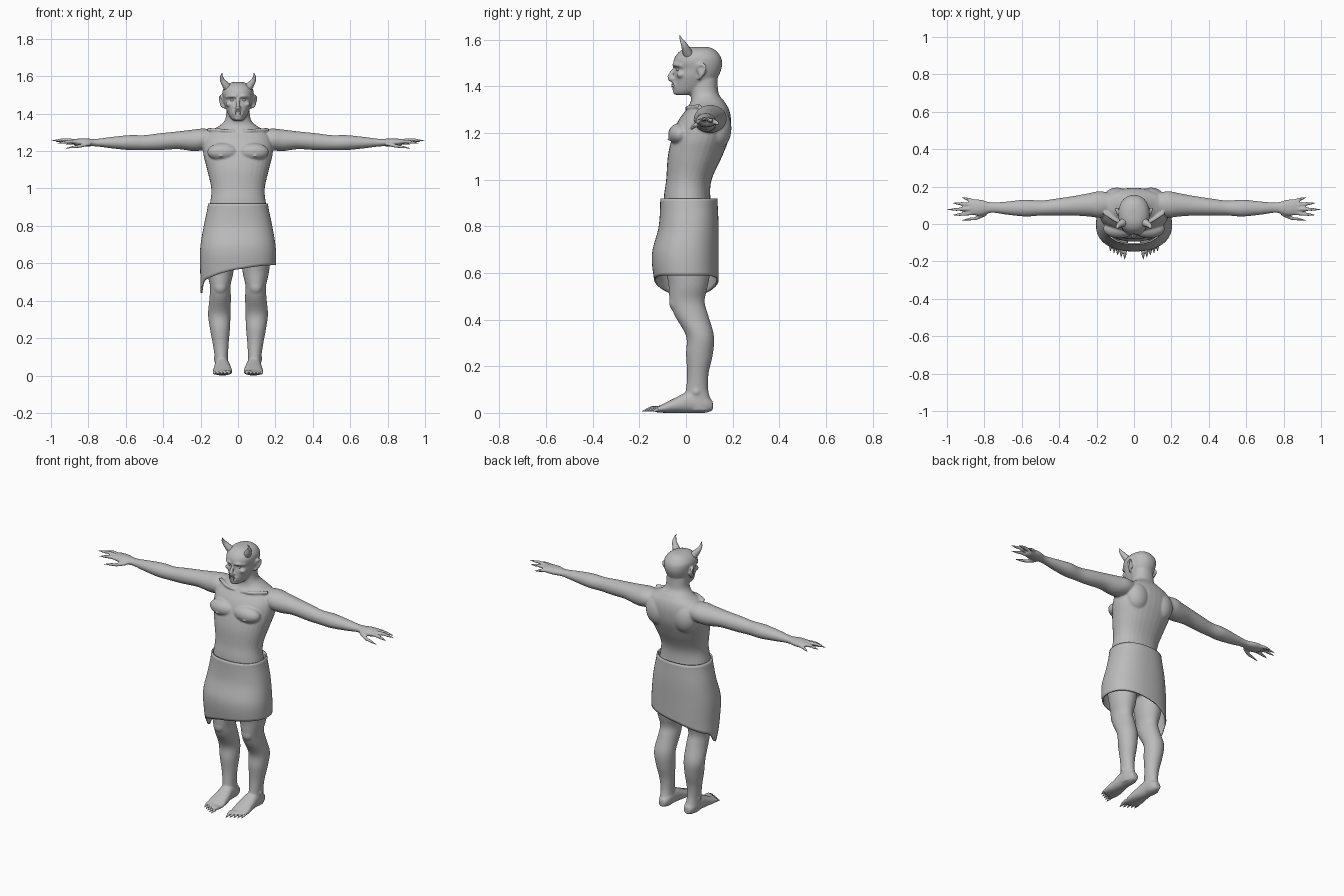
import bpy, bmesh, math
from mathutils import Vector, Matrix

old = bpy.data.objects.get("Cube")
if old:
    bpy.data.objects.remove(old)

CM = 0.01
SIDES = (1, -1)


def material(name, value):
    mat = bpy.data.materials.new(name)
    mat.use_nodes = True
    colour = (value, value, value, 1)
    mat.diffuse_color = colour
    mat.node_tree.nodes["Principled BSDF"].inputs["Base Color"].default_value = colour
    return mat


GREY = material("clay grey", 0.5)


def sample(keys, u):
    """Smooth interpolation through a list of equal-length tuples."""
    i = min(int(u), len(keys) - 2)
    f = u - i
    a, b, c, d = (keys[max(0, min(len(keys) - 1, i + k))] for k in (-1, 0, 1, 2))
    return [q + f * (r - p + f * (2 * p - 5 * q + 4 * r - s + f * (3 * (q - r) + s - p))/ 1) / 2
            for p, q, r, s in zip(a, b, c, d)]


def resample(keys, steps=5):
    n = (len(keys) - 1) * steps
    return [sample(keys, i / steps) for i in range(n + 1)]


def bridge(bm, rings, cap=True):
    rings = [[bm.verts.new(p) for p in ring] for ring in rings]
    for low, high in zip(rings, rings[1:]):
        for i in range(len(low)):
            bm.faces.new((low[i - 1], low[i], high[i], high[i - 1]))
    if cap:
        bm.faces.new(rings[0])
        bm.faces.new(rings[-1])


def oval(bounds, count, power):
    """Rounded cross-section filling the bounds (u0, u1, v0, v1)."""
    u0, u1, v0, v1 = bounds
    for i in range(count):
        a = math.tau * i / count
        c, s = (math.copysign(abs(f) ** (2 / power), f) for f in (math.cos(a), math.sin(a)))
        yield (u0 + u1 + c * (u1 - u0)) / 2, (v0 + v1 + s * (v1 - v0)) / 2


def loft(bm, axis, keys, side=1, power=2.2):
    """Skin cross-sections (position, u0, u1, v0, v1), in centimetres."""
    rings = []
    for t, *bounds in resample(keys):
        place = {"X": lambda u, v: (side * t, u, v),
                 "Y": lambda u, v: (side * u, t, v),
                 "Z": lambda u, v: (side * u, v, t)}[axis]
        rings.append([Vector(place(u, v)) * CM for u, v in oval(bounds, 32, power)])
    bridge(bm, rings)


def tube(bm, keys, side=1, count=12):
    """Tapered tube through (x, y, z, radius), in centimetres."""
    path = [(Vector((side * x, y, z)) * CM, r * CM) for x, y, z, r in resample(keys)]
    rings = []
    for i, (centre, radius) in enumerate(path):
        ahead = path[min(i + 1, len(path) - 1)][0] - path[max(i - 1, 0)][0]
        turn = ahead.to_track_quat("Z", "Y")
        rings.append([centre + turn @ Vector((radius * math.cos(a), radius * math.sin(a), 0))
                      for a in (math.tau * k / count for k in range(count))])
    bridge(bm, rings)


def blob(bm, centre, radii, side=1):
    x, y, z = centre
    place = Matrix.Translation(Vector((side * x, y, z)) * CM)
    size = Matrix.Diagonal((*(Vector(radii) * CM), 1))
    bmesh.ops.create_uvsphere(bm, u_segments=24, v_segments=16, radius=1, matrix=place @ size)


def finish(bm, name):
    bmesh.ops.recalc_face_normals(bm, faces=bm.faces)
    mesh = bpy.data.meshes.new(name)
    for face in bm.faces:
        face.smooth = True
    bm.to_mesh(mesh)
    bm.free()
    mesh.materials.append(GREY)
    obj = bpy.data.objects.new(name, mesh)
    bpy.context.collection.objects.link(obj)
    return obj


body, claws = bmesh.new(), bmesh.new()

# Torso and neck: height, half width, front, back
TORSO = [(64, 14, -7, 10), (72, 17, -9, 12), (82, 17, -9, 12), (92, 15, -9.5, 10.5),
         (100, 14.3, -8.5, 11), (110, 16.5, -7.8, 15.5), (118, 18.5, -6, 18.5),
         (125, 18.5, -3.5, 19.3), (130, 16, 0, 18.5), (133.5, 10, 2, 16.5),
         (137, 6.8, 2, 14), (143, 6.2, 2, 13.5)]
loft(body, "Z", [(z, -w, w, f, b) for z, w, f, b in TORSO])

# Head: height, half width, front, back
HEAD = [(136.3, 2.5, -4, 2), (138, 4.2, -5.2, 8), (141, 5.8, -5.2, 12), (144.5, 7.2, -5, 14),
        (147.5, 7.8, -4.5, 15.2), (150, 8.3, -5.4, 15.5), (152.5, 8.2, -4.8, 15),
        (155, 6.6, -2.8, 13.2), (156.5, 4, 0, 11), (157, 1.5, 3, 8)]
loft(body, "Z", [(z, -w, w, f, b) for z, w, f, b in HEAD])
tube(body, [(0, -4.5, 148.5, .6), (0, -6, 146, .9), (0, -7, 143.5, 1.2), (0, -5, 142.8, .9)])
blob(body, (0, -4.3, 137.8), (2.3, 1.3, 1.5))

# Open lips
tube(body, [(2.6 * math.cos(a), -5.6 + .8 * abs(math.cos(a)), 140.4 + 1.3 * math.sin(a), .5)
            for a in (math.tau * k / 12 for k in range(13))])

ARM = [(10, 6, 16, 122, 131), (18, 3.5, 17.5, 120.5, 132), (24, 4, 16.5, 120, 131.5),
       (32, 4.5, 15, 121, 130.5), (42, 4.5, 13.5, 120.5, 129.5), (50, 4.5, 12.5, 120.5, 128.5),
       (58, 4, 13, 120.5, 128.5), (68, 5, 12, 121.5, 127.5), (76, 6, 11.5, 122.5, 126.5),
       (82, 4.5, 13, 122.5, 126.8), (87, 5, 13.2, 123, 126.5), (88.5, 6.5, 12, 124, 126)]
LEG = [(78, 1, 16, -7, 11), (65, 1.5, 17.3, -9, 11), (55, 2.5, 16.5, -7.5, 9.5),
       (48, 4, 15, -7, 8), (42, 3.8, 15.2, -5, 9.5), (33, 4, 16, 0, 12), (25, 4.3, 15, 0, 11.5),
       (17, 5, 13.5, .5, 9.7), (10, 5.3, 12.5, 0, 9.5), (4, 5, 12.3, -1, 11), (1, 5.5, 12, 1, 10.5)]
FOOT = [(-13, 3.6, 12.5, .3, 2.3), (-9, 3, 13.5, 0, 4.3), (-4, 3.5, 13, 0, 6.8),
        (2, 4.5, 12.5, 0, 9.5), (8, 5, 12, 0, 8), (11.5, 6.5, 10.5, 1, 5)]

# Digits: root, knuckle and claw tip
FINGERS = [((79, 5.5, 124), (84, 3.2, 122.8), (92, 2, 121.5)),
           ((86, 5.8, 125), (91, 5.3, 125), (96.8, 4.8, 124)),
           ((86, 8, 125.3), (92.5, 7.9, 126), (99.8, 7.7, 125.5)),
           ((86, 10.2, 125.2), (91.5, 10.7, 125.5), (97, 11.2, 125)),
           ((85, 12, 124.8), (88, 13, 124.5), (92, 14.2, 123.5))]
TOES = [((4.6 + 1.9 * i, -11, 1.8), (4.8 + 1.9 * i, -14.5 + i * .9, 1.9),
         (5 + 1.9 * i, -19 + i * 1.1, .6)) for i in range(5)]

for s in SIDES:
    loft(body, "X", ARM, s, 2)
    loft(body, "Z", LEG, s, 2)
    loft(body, "Y", FOOT, s)
    for digits, thick in ((FINGERS, 1), (TOES, 1.15)):
        for root, knuckle, tip in digits:
            quick = Vector(knuckle).lerp(Vector(tip), .4)
            tube(body, [(*root, thick), (*knuckle, thick), (*quick, thick * .75)], s)
            tube(claws, [(*Vector(knuckle).lerp(quick, .7), thick * .7),
                         (*quick, thick * .72), (*tip, .06)], s, 10)
    # Chest, shoulder blade, collar bone, kneecap and ankle
    blob(body, (8, -2.6, 119.5), (8.5, 5, 4.8), s)
    blob(body, (9.2, -7.3, 117.2), (.7, .7, .7), s)
    blob(body, (9, 13.5, 122), (7.5, 6, 9), s)
    tube(body, [(2, .5, 130.5, .8), (8, 1, 131, .9), (16, 6, 131.5, 1)], s)
    blob(body, (9.5, -4.6, 47.5), (3.5, 2.6, 4), s)
    blob(body, (11.8, 4.5, 9), (1.3, 1.6, 1.6), s)
    # Brow, cheek and ear
    tube(body, [(.6, -5, 149, .8), (3.5, -4.7, 149.4, .9), (6.3, -1.5, 148.8, .8)], s)
    blob(body, (4.6, -2.2, 145), (2, 2, 1.4), s)
    blob(body, (1, -5.7, 143.2), (.8, .9, .7), s)
    tube(body, [(7, 5.5, 143, .6), (8.6, 6.3, 144.3, .8), (9.6, 8.2, 147.5, .7),
                (9.4, 7.6, 149.3, .7), (8.8, 5.5, 149, .7), (7.8, 4.8, 147, .6)], s)
    blob(body, (8.3, 6.8, 146.5), (.9, 1.8, 2.6), s)

# Blend the overlapping forms into one skin
skin = finish(body, "body")
remesh = skin.modifiers.new("blend", "REMESH")
remesh.mode = "VOXEL"
remesh.voxel_size = 0.0053
remesh.use_smooth_shade = True
soften = skin.modifiers.new("soften", "SMOOTH")
soften.factor = 0.5
soften.iterations = 5
finish(claws, "claws")

# Horns, eyes and fangs
horns, eyes, fangs = bmesh.new(), bmesh.new(), bmesh.new()
for s in SIDES:
    tube(horns, [(4.6, 1.6, 152.5, 2.3), (6.4, .4, 155, 2), (8.3, -.8, 157.8, 1.3),
                 (8.8, -2, 160, .7), (8.5, -2.7, 162, .06)], s, 16)
    blob(eyes, (3.1, -3.2, 147.3), (1.2, 1.1, .8), s)
    tube(fangs, [(1.3, -5.6, 141.4, .4), (1.3, -6, 140.5, .3), (1.2, -6, 139.3, .04)], s, 8)
    tube(fangs, [(.6, -5.5, 139.2, .3), (.6, -5.8, 140.3, .04)], s, 8)
finish(horns, "horns")
finish(eyes, "eyes")
finish(fangs, "fangs")

# Wrapped skirt with a slanting hem and a hanging corner on one side
SKIRT = [(-16, 16, -11, 13.5), (-18.3, 18.3, -11.7, 14), (-20.2, 20.2, -14.6, 14),
         (-20.2, 20.2, -13.5, 14), (-20, 20, -11, 14)]
TOP, STEP, COUNT, ROWS = 92, 12, 96, 24


def hem(i):
    a = math.tau * i / COUNT
    slant = ((1 - math.cos(a)) / 2) ** 2
    corner = math.exp(-((a - math.pi * 1.03) / .22) ** 2)
    return 59 - 9 * slant - 6 * corner


skirt = bmesh.new()
rings = []
for row in range(ROWS + 1):
    ring = []
    for i in range(COUNT):
        z = TOP + (hem(i) - TOP) * row / ROWS
        u, v = list(oval(sample(SKIRT, (TOP - z) / STEP), COUNT, 2.3))[i]
        ring.append(Vector((u, v, z)) * CM)
    rings.append(ring)
bridge(skirt, rings, cap=False)
cloth = finish(skirt, "wrap_skirt")
solid = cloth.modifiers.new("thickness", "SOLIDIFY")
solid.thickness = 0.008
solid.offset = -1
bpy.ops.object.select_all(action="DESELECT")
cloth.select_set(True)
bpy.context.view_layer.objects.active = cloth
bpy.ops.object.shade_smooth_by_angle(angle=math.radians(40))
